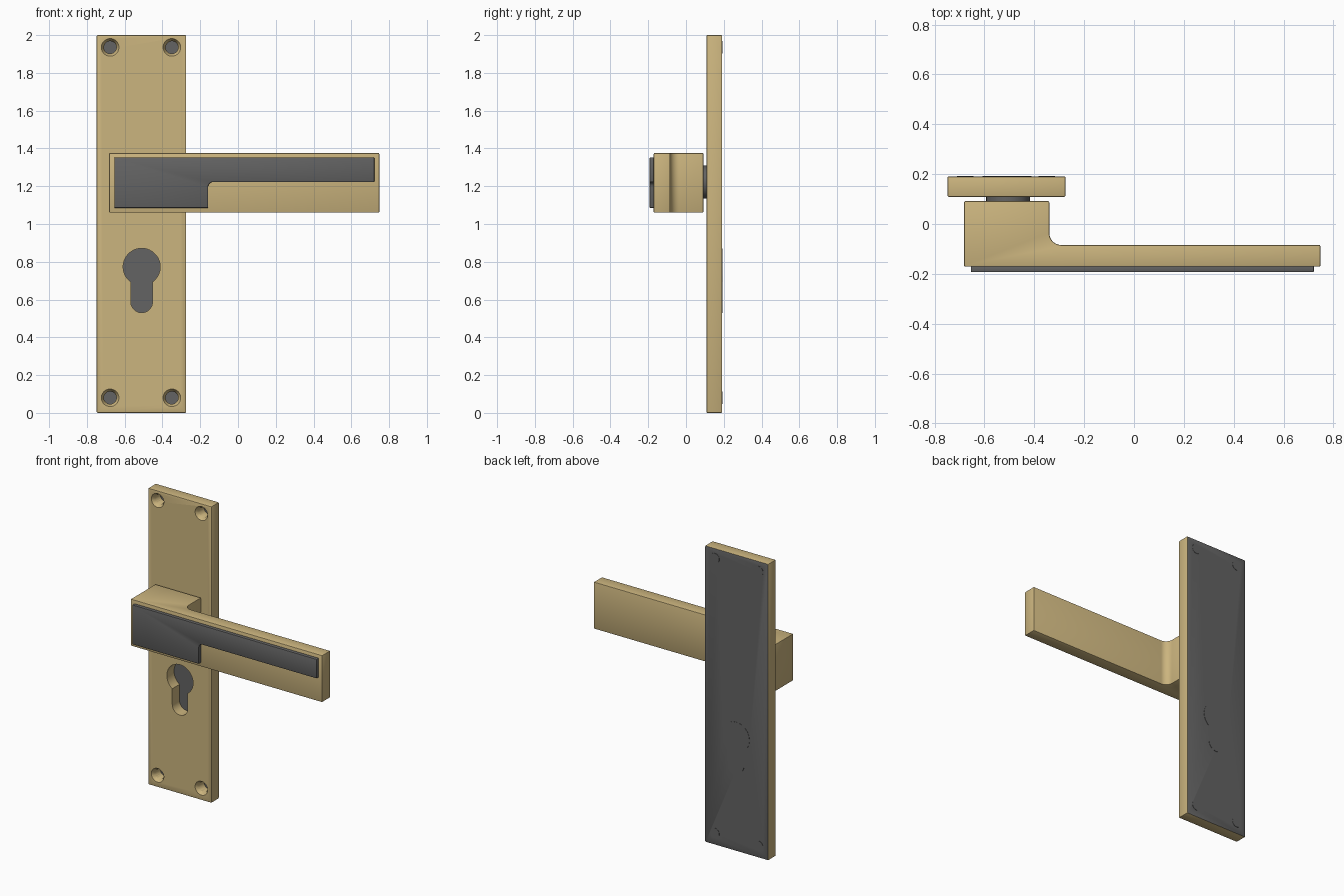
import bpy, bmesh, math
from mathutils import Vector

if "Cube" in bpy.data.objects:
    bpy.data.objects.remove(bpy.data.objects["Cube"])


def material(name, rgb):
    m = bpy.data.materials.new(name)
    m.diffuse_color = (*rgb, 1)
    m.use_nodes = True
    m.node_tree.nodes["Principled BSDF"].inputs["Base Color"].default_value = m.diffuse_color
    return m


BRASS = material("satin_brass", (0.60, 0.46, 0.21))
DARK = material("dark_grey", (0.125, 0.125, 0.125))


def prism(name, profile, lo, hi, axis, mat):
    """Extrude a 2D outline from lo to hi along y (x,z outline) or z (x,y outline)."""
    def place(a, b, d):
        return (a, d, b) if axis == "y" else (a, b, d)
    bm = bmesh.new()
    face = bm.faces.new([bm.verts.new(place(a, b, lo)) for a, b in profile])
    ext = bmesh.ops.extrude_face_region(bm, geom=[face])
    verts = [g for g in ext["geom"] if isinstance(g, bmesh.types.BMVert)]
    bmesh.ops.translate(bm, vec=Vector(place(0, 0, hi - lo)), verts=verts)
    bmesh.ops.recalc_face_normals(bm, faces=bm.faces)
    me = bpy.data.meshes.new(name)
    bm.to_mesh(me)
    bm.free()
    me.materials.append(mat)
    ob = bpy.data.objects.new(name, me)
    bpy.context.collection.objects.link(ob)
    return ob


def activate(ob):
    bpy.ops.object.select_all(action="DESELECT")
    ob.select_set(True)
    bpy.context.view_layer.objects.active = ob


def bevel(ob, width):
    activate(ob)
    mod = ob.modifiers.new("soft_edges", "BEVEL")
    mod.width, mod.segments = width, 2
    mod.limit_method, mod.angle_limit = "ANGLE", math.radians(40)
    bpy.ops.object.modifier_apply(modifier=mod.name)


def smooth(ob):
    activate(ob)
    bpy.ops.object.shade_smooth_by_angle(angle=math.radians(35))


def cut(ob, cutter):
    activate(ob)
    mod = ob.modifiers.new("cut", "BOOLEAN")
    mod.operation, mod.solver, mod.object = "DIFFERENCE", "EXACT", cutter
    bpy.ops.object.modifier_apply(modifier=mod.name)
    bpy.data.objects.remove(cutter)


def arc(cx, cy, r, a0, a1, n):
    return [(cx + r * math.cos(a0 + (a1 - a0) * i / n),
             cy + r * math.sin(a0 + (a1 - a0) * i / n)) for i in range(n + 1)]


def circle(cx, cy, r, n=40):
    return arc(cx, cy, r, 0, 2 * math.pi, n)[:-1]


def rect(x0, y0, x1, y1):
    return [(x0, y0), (x1, y0), (x1, y1), (x0, y1)]


def keyhole(grow=0.0):
    r, w = 0.098 + grow, 0.0575 + grow
    t = math.asin(w / r)
    return (arc(-0.51, 0.773, r, -math.pi / 2 + t, 1.5 * math.pi - t, 48)
            + arc(-0.51, 0.588, w, math.pi, 2 * math.pi, 20))


# Back plate with keyhole and countersunk screw holes
BACK = 0.191
plate = prism("back_plate", rect(-0.748, 0, -0.275, 2), 0.109, BACK, "y", BRASS)
bevel(plate, 0.005)
cut(plate, prism("keyhole_cutter", keyhole(), 0.05, 0.25, "y", BRASS))
holes = [(x, z) for x in (-0.677, -0.35) for z in (0.08, 1.935)]
for x, z in holes:
    cut(plate, prism("screw_cutter", circle(x, z, 0.033), 0.05, 0.25, "y", BRASS))
    bpy.ops.mesh.primitive_cone_add(vertices=40, radius1=0.050, radius2=0.030, depth=0.03,
                                    location=(x, 0.119, z), rotation=(-math.pi / 2, 0, 0))
    cut(plate, bpy.context.object)

# Rear face of the plate is dark
plate.data.materials.clear()
plate.data.materials.append(BRASS)
plate.data.materials.append(DARK)
for p in plate.data.polygons:
    p.material_index = 1 if p.normal.y > 0.9 and p.center.y > BACK - 0.002 else 0
smooth(plate)

# Dark backing at the bottom of each hole
prism("keyhole_backing", keyhole(0.0004), 0.186, 0.193, "y", DARK)
for i, (x, z) in enumerate(holes):
    prism(f"screw_backing_{i + 1}", circle(x, z, 0.0334), 0.186, 0.193, "y", DARK)

# Lever: thick hub block flowing into a slim arm
lever = prism("lever_handle",
              [(-0.682, -0.171), (0.748, -0.171), (0.748, -0.084)]
              + arc(-0.292, -0.036, 0.048, 1.5 * math.pi, math.pi, 10)
              + [(-0.340, 0.092), (-0.682, 0.092)], 1.06, 1.376, "z", BRASS)
bevel(lever, 0.005)
smooth(lever)

# Dark stepped inlay on the front of the lever
inlay = prism("lever_inlay",
              [(-0.655, 1.085), (-0.158, 1.085)]
              + arc(-0.133, 1.197, 0.025, math.pi, math.pi / 2, 8)
              + [(0.722, 1.222), (0.722, 1.352), (-0.655, 1.352)], -0.193, -0.165, "y", DARK)
bevel(inlay, 0.004)
smooth(inlay)

# Spindle collar between the lever and the plate
collar = prism("spindle_collar", circle(-0.505, 1.222, 0.088, 48), 0.085, 0.115, "y", DARK)
smooth(collar)
